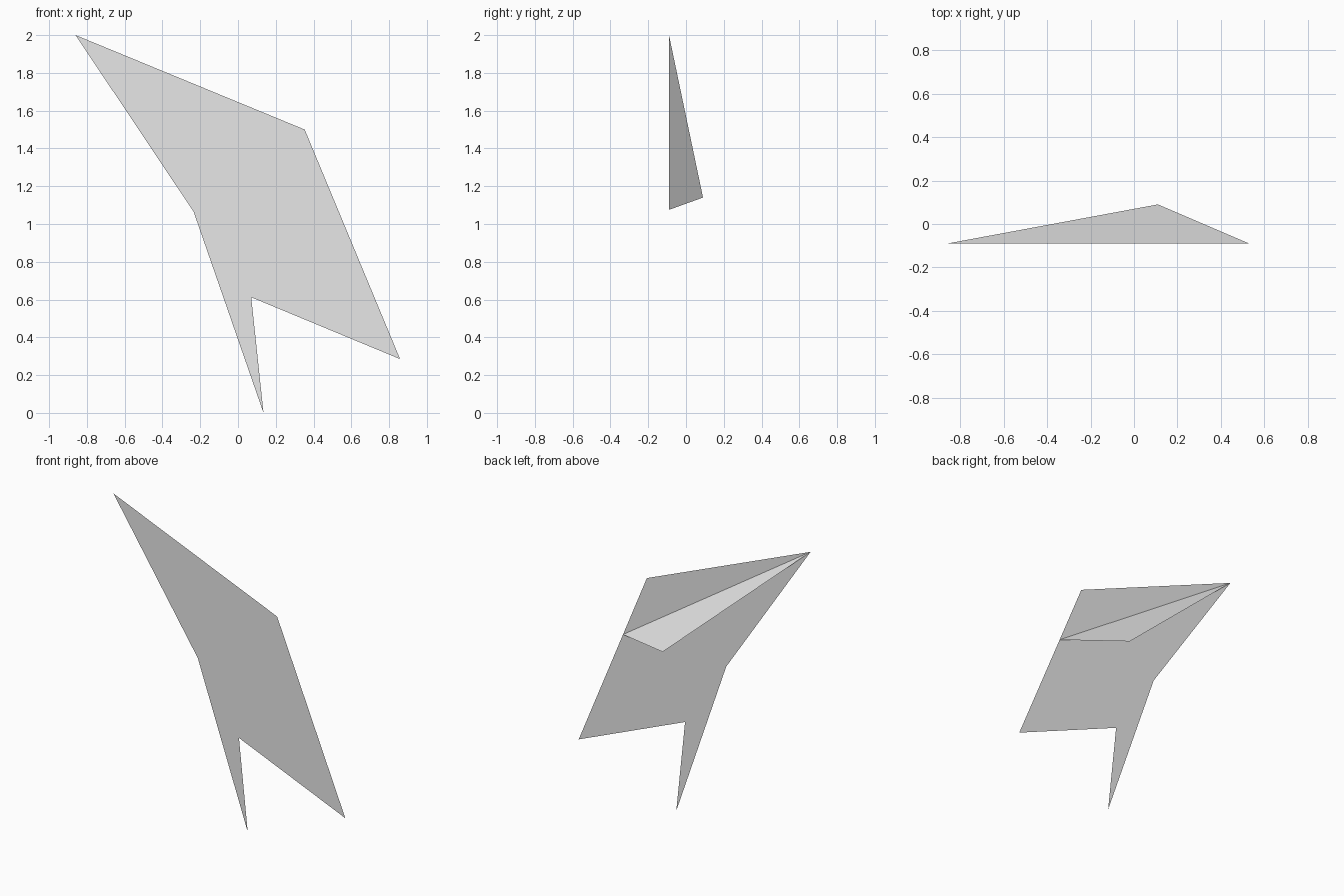
import bpy
import bmesh

cube = bpy.data.objects.get("Cube")
if cube:
    bpy.data.objects.remove(cube, do_unlink=True)

# One plain paper colour
paper = bpy.data.materials.new("light_grey_paper")
paper.use_nodes = True
GREY = (0.8, 0.8, 0.8, 1.0)
paper.diffuse_color = GREY
paper.node_tree.nodes["Principled BSDF"].inputs["Base Color"].default_value = GREY

SHEET_Y = -0.09   # plane of the flat sheet
FLAP_Y = 0.09     # how far back the folded flap reaches


def flat_part(name, points):
    """Single flat face through the given outline."""
    bm = bmesh.new()
    bm.faces.new([bm.verts.new(p) for p in points])
    bmesh.ops.triangulate(bm, faces=bm.faces[:], ngon_method='EAR_CLIP')
    mesh = bpy.data.meshes.new(name)
    bm.to_mesh(mesh)
    bm.free()
    mesh.materials.append(paper)
    obj = bpy.data.objects.new(name, mesh)
    bpy.context.collection.objects.link(obj)
    return obj


# Flat sheet: nose, wing corners, notch, tail spike and side step
nose = (-0.86, 2.0)
outline = [
    nose, (-0.03, 1.17), (-0.235, 1.065), (0.135, 0.0),
    (0.045, 0.645), (0.07, 0.612), (0.858, 0.285), (0.353, 1.5),
]
flat_part("wing_sheet", [(x, SHEET_Y, z) for x, z in outline])

# Triangular flap folded back along the line from nose to trailing edge
flat_part("folded_flap", [
    (nose[0], SHEET_Y, nose[1]),
    (0.53, SHEET_Y, 1.075),
    (0.11, FLAP_Y, 1.14),
])
